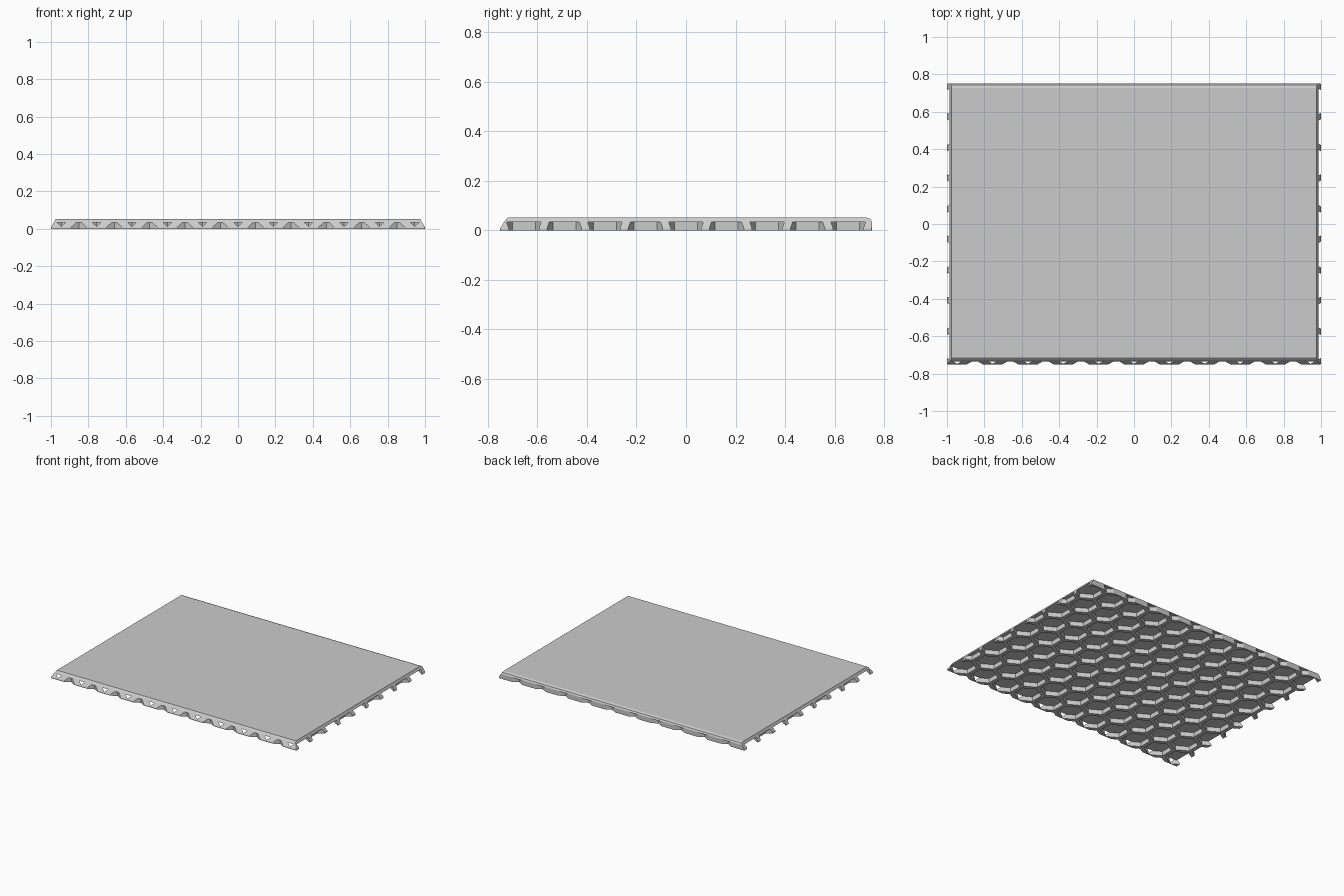
import bpy, bmesh, math
from mathutils import Matrix

cube = bpy.data.objects.get("Cube")
if cube:
    bpy.data.objects.remove(cube, do_unlink=True)

PITCH = 0.189                          # spacing of pockets along a row
ROW = PITCH * math.sqrt(3) / 2         # spacing between rows
RADIUS = 0.0925                        # pocket corner radius
DEPTH = 0.033                          # pocket depth


def material(name, value):
    mat = bpy.data.materials.new(name)
    mat.use_nodes = True
    colour = (value, value, value, 1)
    mat.diffuse_color = colour
    mat.node_tree.nodes["Principled BSDF"].inputs["Base Color"].default_value = colour
    return mat


def make_object(name, bm, mat):
    bmesh.ops.recalc_face_normals(bm, faces=bm.faces)
    mesh = bpy.data.meshes.new(name)
    bm.to_mesh(mesh)
    bm.free()
    mesh.materials.append(mat)
    obj = bpy.data.objects.new(name, mesh)
    bpy.context.collection.objects.link(obj)
    return obj


grey = material("light grey", 0.6)

# Slab: stacked rectangles, sloped at the front and sides, upright at the back
levels = [  # half width, front, back, height
    (1.0, -0.75, 0.75, 0.0),
    (1.0, -0.75, 0.75, 0.008),
    (0.984, -0.733, 0.75, 0.035),
    (0.978, -0.725, 0.744, 0.046),
    (0.975, -0.717, 0.726, 0.052),
]
bm = bmesh.new()
rings = [[bm.verts.new(p) for p in ((-w, f, z), (w, f, z), (w, b, z), (-w, b, z))]
         for w, f, b, z in levels]
bm.faces.new(rings[0])
bm.faces.new(rings[-1])
for low, high in zip(rings, rings[1:]):
    for i in range(4):
        j = (i + 1) % 4
        bm.faces.new((low[i], low[j], high[j], high[i]))
slab = make_object("honeycomb_panel", bm, grey)

# Hexagonal pockets in staggered rows, running out past every edge
bm = bmesh.new()
for row in range(-5, 6):
    shift = PITCH / 2 if row % 2 else 0
    for col in range(-6, 7):
        x, y = col * PITCH + shift, row * ROW
        if abs(x) > 1.1:
            continue
        place = Matrix.Translation((x, y, DEPTH - 0.05)) @ Matrix.Rotation(math.pi / 6, 4, 'Z')
        made = bmesh.ops.create_cone(bm, cap_ends=True, segments=6, radius1=RADIUS,
                                     radius2=RADIUS, depth=0.1)["verts"]
        # turn the hexagon so that a corner points along y
        spin = math.atan2(made[0].co.y, made[0].co.x) % (math.pi / 3)
        if abs(spin - math.pi / 6) < 0.01:
            place = Matrix.Translation((x, y, DEPTH - 0.05))
        bmesh.ops.transform(bm, matrix=place, verts=made)
cutter = make_object("pocket_cutter", bm, grey)
cutter.hide_render = True

# Cut the pockets, then drop the cutter
cut = slab.modifiers.new("pockets", 'BOOLEAN')
cut.operation = 'DIFFERENCE'
cut.solver = 'EXACT'
cut.object = cutter
bpy.context.view_layer.objects.active = slab
slab.select_set(True)
bpy.ops.object.modifier_apply(modifier=cut.name)
bpy.data.objects.remove(cutter, do_unlink=True)
